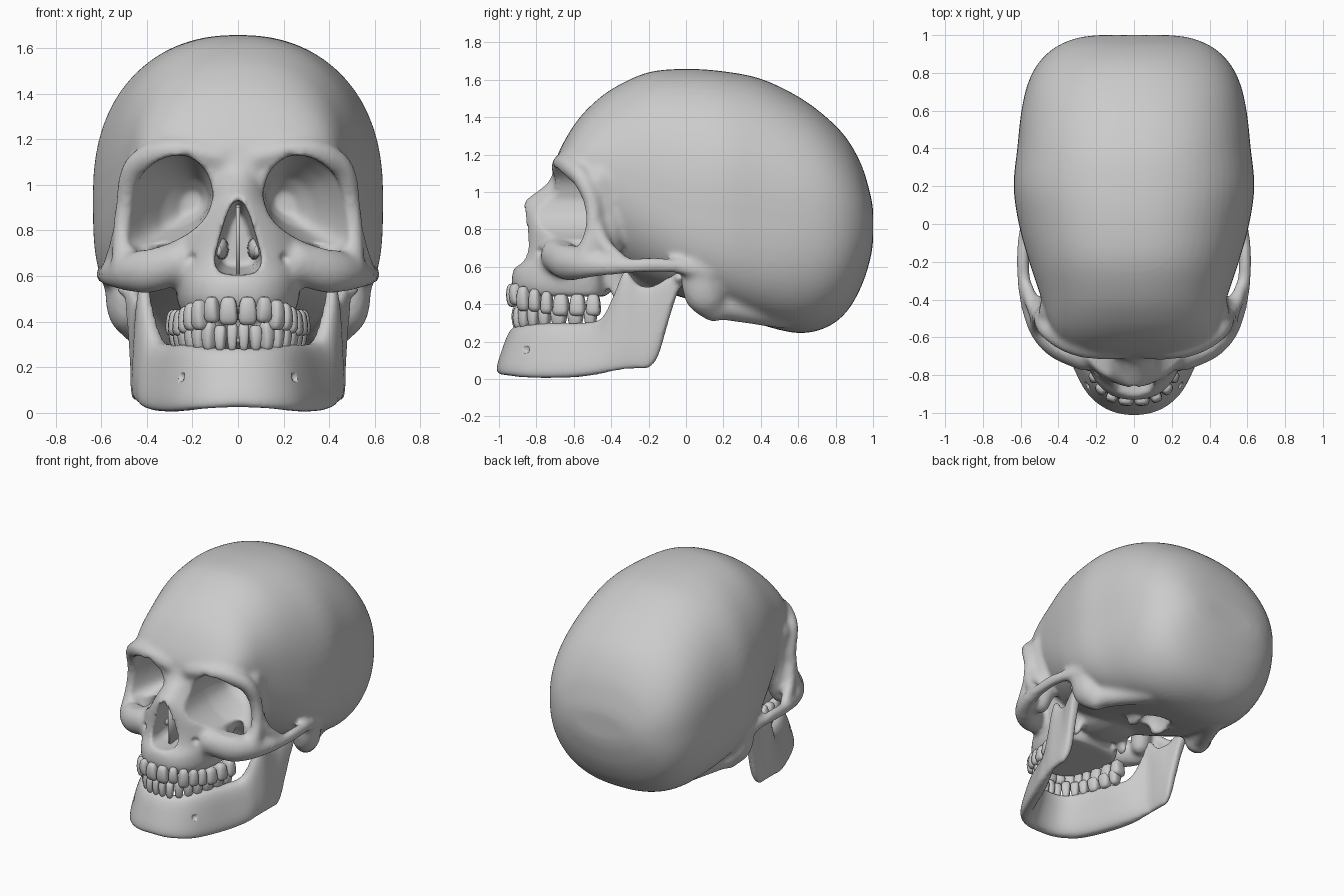
import bpy, bmesh, math
from mathutils import Vector, Matrix

if "Cube" in bpy.data.objects:
    bpy.data.objects.remove(bpy.data.objects["Cube"])

def spline(rows, k=6):
    P = [rows[0]] + list(rows) + [rows[-1]]
    out = []
    for i in range(1, len(P) - 2):
        for t in (j / k for j in range(k)):
            out.append([.5 * (2*b + (c-a)*t + (2*a-5*b+4*c-d)*t*t + (3*b-a-3*c+d)*t**3)
                        for a, b, c, d in zip(*P[i-1:i+3])])
    return out + [list(rows[-1])]

def sup(a, n):
    f = lambda v: math.copysign(abs(v) ** (2 / n), v)
    return f(math.cos(a)), f(math.sin(a))

def skin(bm, rings):
    vs = [[bm.verts.new(p) for p in r] for r in rings]
    n = len(vs[0])
    for a, b in zip(vs, vs[1:]):
        for i in range(n):
            bm.faces.new((a[i], a[(i+1) % n], b[(i+1) % n], b[i]))
    bm.faces.new(vs[0])
    bm.faces.new(vs[-1])

def loft(bm, axis, rows, seg=64):
    # rows: position, half width, low, high, middle, exponent low, exponent high
    rings = []
    for t, w, lo, hi, mid, nl, nh in spline(rows, 4):
        ring = []
        for i in range(seg):
            c, s = sup(2 * math.pi * i / seg, nh if i < seg / 2 else nl)
            q = mid + s * ((hi - mid) if s > 0 else (mid - lo))
            ring.append((w*c, t, q) if axis == 'Y' else (w*c, q, t))
        rings.append(ring)
    skin(bm, rings)

def ball(bm, p, r):
    r = (r, r, r) if isinstance(r, (int, float)) else r
    bmesh.ops.create_uvsphere(bm, u_segments=14, v_segments=8, radius=1,
                              matrix=Matrix.Translation(p) @ Matrix.Diagonal((*r, 1)))

def tube(bm, rows, scale=(1, 1, 1)):
    # mirrored pair of round sweeps with a ball at every bend
    sc = Vector(scale)
    for s in (1, -1):
        pts = [(Vector((s*x, y, z)), r) for x, y, z, r in spline(rows, 4)]
        rings, u = [], None
        for i, (p, r) in enumerate(pts):
            t = (pts[min(i+1, len(pts)-1)][0] - pts[max(i-1, 0)][0]).normalized()
            u = t.orthogonal() if u is None else u - t * u.dot(t)
            u.normalize()
            v = t.cross(u)
            rings.append([p + r * sc * (u*math.cos(a) + v*math.sin(a))
                          for a in (2*math.pi*j/14 for j in range(14))])
        skin(bm, rings)
        for x, y, z, r in rows:
            ball(bm, (s*x, y, z), r * sc)

def prism(bm, outline, levels, sides=(1, -1)):
    # outline in x,z scaled about a moving centre, at several depths
    n = len(outline)
    cx, cz = sum(p[0] for p in outline) / n, sum(p[1] for p in outline) / n
    for m in sides:
        skin(bm, [[(m * (cx + dx + (x-cx)*s), y, cz + (z-cz)*s) for x, z in outline]
                  for y, s, dx in levels])

def finish(bm, name):
    bmesh.ops.recalc_face_normals(bm, faces=bm.faces)
    me = bpy.data.meshes.new(name)
    bm.to_mesh(me)
    bm.free()
    me.shade_smooth()
    ob = bpy.data.objects.new(name, me)
    bpy.context.collection.objects.link(ob)
    return ob

def mod(ob, kind, **kw):
    m = ob.modifiers.new(kind, kind)
    for k, v in kw.items():
        setattr(m, k, v)

def bake(ob):
    dg = bpy.context.evaluated_depsgraph_get()
    ob_me = bpy.data.meshes.new_from_object(ob.evaluated_get(dg))
    ob.modifiers.clear()
    ob.data = ob_me
    ob_me.shade_smooth()

def fuse(ob, voxel, smooth):
    mod(ob, 'REMESH', mode='VOXEL', voxel_size=voxel)
    mod(ob, 'SMOOTH', factor=.5, iterations=smooth)
    bake(ob)

def cut(ob, bm):
    c = finish(bm, 'cutter')
    c.hide_render = True
    fuse(c, .014, 1)
    before = len(ob.data.vertices)
    for solver in ('MANIFOLD', 'FLOAT'):
        if len(ob.data.vertices) == before:
            mod(ob, 'BOOLEAN', operation='DIFFERENCE', object=c, solver=solver)
            bake(ob)
    bpy.data.objects.remove(c)

# braincase
bm = bmesh.new()
loft(bm, 'Y', [
    (-.70, .25, 1.02, 1.16, 1.09, 2.2, 2.2), (-.665, .35, .92, 1.245, 1.1, 2.1, 2.2),
    (-.59, .42, .74, 1.37, 1.1, 2.0, 2.2), (-.50, .458, .63, 1.47, 1.1, 2.0, 2.2),
    (-.38, .495, .57, 1.56, 1.06, 2.2, 2.25), (-.2, .555, .49, 1.64, 1.0, 2.6, 2.3),
    (0, .61, .43, 1.658, .95, 3.2, 2.3), (.2, .637, .36, 1.645, .95, 3.4, 2.3),
    (.4, .618, .29, 1.605, .92, 3.1, 2.3), (.6, .596, .245, 1.51, .88, 2.7, 2.3),
    (.75, .56, .275, 1.40, .85, 2.5, 2.3), (.86, .50, .36, 1.285, .84, 2.4, 2.2),
    (.94, .41, .50, 1.14, .83, 2.3, 2.2), (.985, .30, .64, .99, .82, 2.2, 2.2),
    (1.0, .19, .73, .91, .82, 2.2, 2.2)])
# upper jaw, nose and brow centre
loft(bm, 'Z', [
    (.44, .25, -.90, -.42, -.55, 2.4, 3), (.50, .268, -.93, -.42, -.55, 2.4, 3),
    (.58, .28, -.925, -.42, -.55, 2.2, 3), (.64, .30, -.88, -.4, -.5, 2.2, 3),
    (.72, .31, -.86, -.4, -.5, 2.15, 3), (.80, .28, -.86, -.4, -.5, 2.2, 3),
    (.88, .22, -.87, -.4, -.5, 2.1, 3), (.945, .16, -.868, -.4, -.5, 1.9, 3),
    (1.0, .135, -.80, -.4, -.5, 1.9, 3), (1.06, .14, -.73, -.4, -.5, 2.1, 3),
    (1.15, .2, -.70, -.4, -.5, 2.3, 3)], 48)
# cheekbones and zygomatic arches
tube(bm, [(.26, -.695, .66, .085), (.39, -.63, .625, .092), (.48, -.56, .615, .075),
          (.55, -.44, .605, .05), (.582, -.3, .605, .039), (.588, -.16, .61, .037),
          (.575, -.03, .60, .037), (.54, .12, .57, .05)], (.95, 1, 1.1))
# outer orbit pillars, brow ridges, and the web down to the arch
tube(bm, [(.49, -.54, .64, .07), (.505, -.5, .78, .045), (.492, -.5, .93, .045),
          (.465, -.55, 1.06, .05), (.39, -.605, 1.125, .056), (.3, -.647, 1.15, .055),
          (.2, -.667, 1.145, .052), (.08, -.66, 1.12, .06)])
tube(bm, [(.505, -.48, .84, .035), (.53, -.44, .72, .042), (.565, -.34, .63, .035)])
# outer orbit walls blending into the temples
tube(bm, [(.44, -.46, .62, .065), (.425, -.42, .75, .075), (.425, -.42, .9, .07), (.42, -.46, 1.06, .085)])
# mastoids
tube(bm, [(.50, .08, .54, .09), (.485, .10, .44, .09), (.45, .15, .37, .065)], (.95, 1.2, 1))
tube(bm, [(.45, .15, .39, .07), (.38, .3, .37, .07), (.28, .5, .35, .08)])
# pterygoid plates and skull base
tube(bm, [(.19, -.33, .62, .06), (.19, -.36, .52, .04), (.2, -.36, .45, .03)], (.7, 1.5, 1))
ball(bm, (0, -.22, .56), (.22, .3, .11))
for s in (1, -1):
    ball(bm, (s*.1, .15, .37), (.04, .1, .05))
skull = finish(bm, 'skull')
fuse(skull, .018, 4)
# sockets, nasal opening, foramina
bm = bmesh.new()
orbit = [(.108, .96), (.14, 1.06), (.22, 1.125), (.32, 1.12), (.41, 1.06), (.46, .96), (.487, .84),
         (.48, .745), (.42, .712), (.3, .745), (.2, .80), (.135, .87)]
orbit = [p[:2] for p in spline([(*p, 0) for p in orbit + orbit[:1]], 4)][:-1]
prism(bm, orbit, [(-1.05, 1, 0), (-.54, 1, 0), (-.44, .8, -.03), (-.33, .55, -.07), (-.26, .25, -.1)])
nose = [(.018, .94), (.05, .88), (.078, .79), (.103, .70), (.107, .65), (.085, .61), (.02, .60)]
nose += [(-x, z) for x, z in nose[::-1]]
prism(bm, nose, [(-1.1, 1, 0), (-.75, .95, 0), (-.56, .7, 0)], (1,))
for s in (1, -1):
    ball(bm, (s*.21, -.79, .68), .03)
    ball(bm, (s*.22, -.73, 1.135), .025)
ball(bm, (0, .2, .33), (.1, .14, .16))
cut(skull, bm)
fuse(skull, .0135, 2)
# septum and turbinates
bm = bmesh.new()
skin(bm, [[(x, -.79, .60), (x, -.80, .90), (x, -.56, .93), (x, -.56, .60)] for x in (-.008, .008)])
tube(bm, [(.085, -.70, .71, .015), (.075, -.65, .72, .028), (.07, -.57, .72, .03)], (1, 1, 1.6))
finish(bm, 'nasal_septum')
# lower jaw: one ribbon swept from condyle to condyle
half = [(0, -.94, .045, .025, .285, .045), (.105, -.92, .045, .02, .285, .045),
        (.19, -.855, .048, .01, .29, .04), (.255, -.74, .05, .005, .30, .035),
        (.325, -.57, .05, .01, .30, .035), (.375, -.46, .045, .025, .325, .03),
        (.405, -.39, .035, .04, .45, .02), (.425, -.33, .03, .05, .58, .015),
        (.432, -.26, .03, .055, .51, .012), (.438, -.2, .03, .06, .495, .01),
        (.445, -.15, .03, .12, .51, 0), (.455, -.10, .03, .29, .54, 0),
        (.465, -.05, .03, .45, .555, 0), (.465, -.02, .02, .5, .545, 0)]
rows = spline([(-r[0], *r[1:]) for r in half[:0:-1]] + half, 4)
bm = bmesh.new()
rings = []
for i, (x, y, t, lo, hi, lean) in enumerate(rows):
    a, b = rows[max(i-1, 0)], rows[min(i+1, len(rows)-1)]
    d = Vector((b[0]-a[0], b[1]-a[1])).normalized()
    ring = []
    for j in range(32):
        c, s = sup(2 * math.pi * j / 32, 3.2)
        o = t * c - lean * s
        ring.append((x + d.y*o, y - d.x*o, (lo+hi)/2 + s*(hi-lo)/2))
    rings.append(ring)
skin(bm, rings)
for s in (1, -1):
    ball(bm, (s*.465, -.035, .54), (.065, .035, .035))
jaw = finish(bm, 'lower_jaw')
fuse(jaw, .0125, 4)
bm = bmesh.new()
for s in (1, -1):
    ball(bm, (s*.255, -.86, .16), .028)
cut(jaw, bm)

# teeth spaced along an arch
def teeth(name, arch, widths, ends, depths, taper):
    # ends: (root z, biting z) for incisor and molar; taper narrows the root
    bm = bmesh.new()
    path = [Vector(p) for p in spline(arch, 8)]
    lens = [0]
    for a, b in zip(path, path[1:]):
        lens.append(lens[-1] + (b - a).length)
    k, run = lens[-1] / sum(widths), 0
    for n, w in enumerate(widths):
        w *= k
        mid = run + w / 2
        run += w
        i = max(j for j in range(len(lens) - 1) if lens[j] <= mid)
        p = path[i].lerp(path[i+1], (mid - lens[i]) / (lens[i+1] - lens[i]))
        d = (path[i+1] - path[i]).normalized()
        f = min(1, max(0, (n - 1) / 4))
        root, bite = (ends[0][q]*(1-f) + ends[1][q]*f for q in (0, 1))
        bite += (root - bite) * (-.08 if n == 2 else .08 if n == 1 else 0)
        depth = depths[0]*(1-f) + depths[1]*f
        for s in (1, -1):
            for v in bmesh.ops.create_uvsphere(bm, u_segments=14, v_segments=10, radius=1)['verts']:
                u, e, h = (math.copysign(abs(q) ** .6, q) for q in v.co)
                g = 1.06 - taper * (1 - h) / 2
                u, e = u * w * .5 * g, e * depth * g * (1 - .35 * (1-f) * max(h, 0))
                v.co = (s * (p.x + d.x*u + d.y*e), p.y + d.y*u - d.x*e, (root+bite)/2 + h*(bite-root)/2)
    finish(bm, name)

teeth('upper_teeth', [(0, -.93), (.09, -.92), (.16, -.875), (.205, -.79), (.235, -.68), (.26, -.57), (.275, -.455)],
      [.088, .07, .075, .07, .07, .095, .095, .085], [(.51, .385), (.455, .335)], (.038, .05), .25)
teeth('lower_teeth', [(0, -.905), (.08, -.895), (.14, -.85), (.19, -.77), (.225, -.67), (.25, -.56), (.27, -.475)],
      [.055, .06, .07, .07, .075, .1, .1, .08], [(.27, .395), (.275, .38)], (.034, .045), .35)
